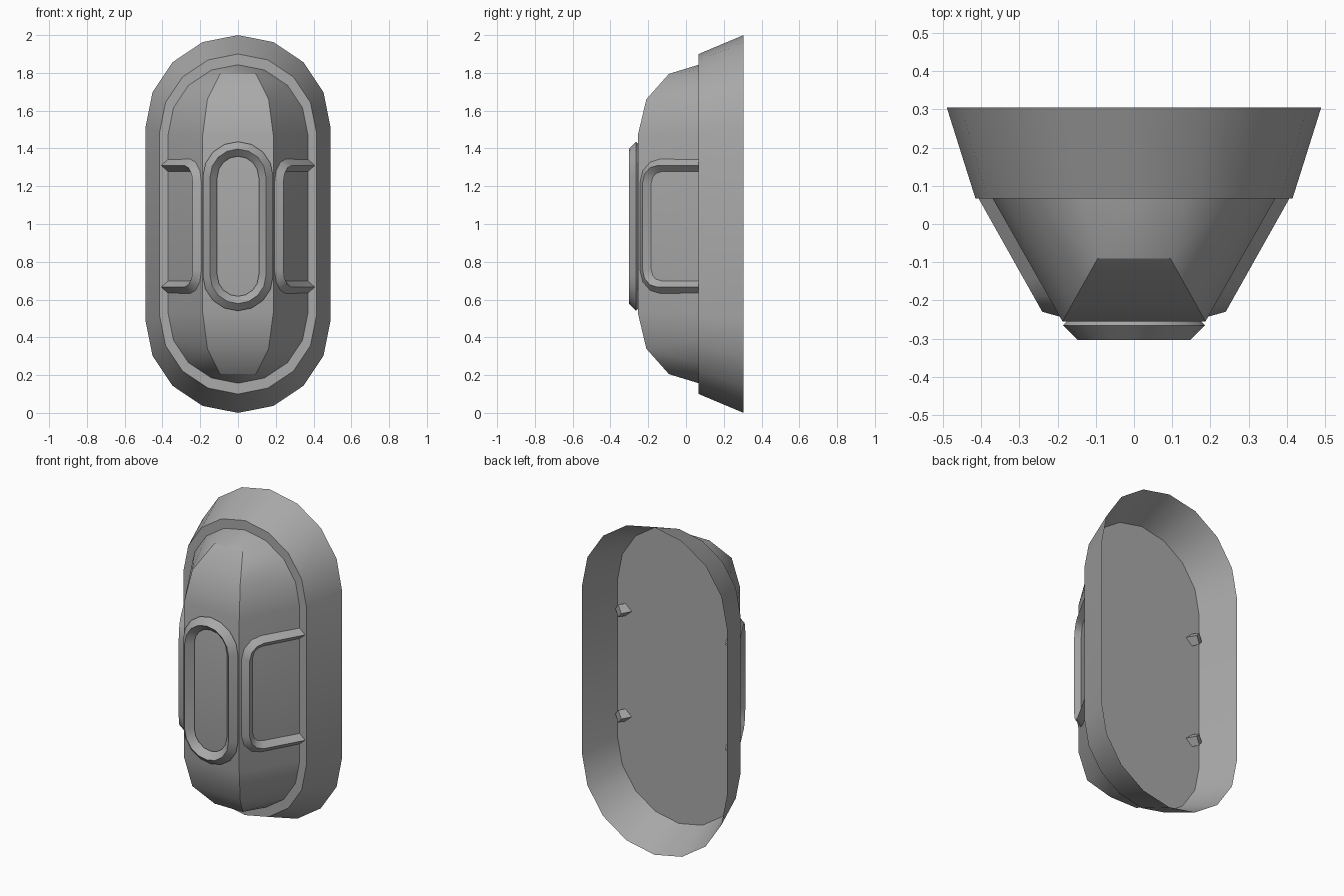
import bpy, bmesh, math
from mathutils import Vector

if "Cube" in bpy.data.objects:
    bpy.data.objects.remove(bpy.data.objects["Cube"])

grey = bpy.data.materials.new("grey")
grey.diffuse_color = (0.4, 0.4, 0.4, 1)
grey.use_nodes = True
grey.node_tree.nodes["Principled BSDF"].inputs["Base Color"].default_value = grey.diffuse_color


def finish(bm, name, angle=30):
    bmesh.ops.recalc_face_normals(bm, faces=bm.faces)
    me = bpy.data.meshes.new(name)
    bm.to_mesh(me)
    bm.free()
    ob = bpy.data.objects.new(name, me)
    bpy.context.collection.objects.link(ob)
    me.materials.append(grey)
    bpy.ops.object.select_all(action='DESELECT')
    ob.select_set(True)
    bpy.context.view_layer.objects.active = ob
    bpy.ops.object.shade_smooth_by_angle(angle=math.radians(angle))
    return ob


def stadium(r, half, y, mid=1.0):
    """Upright pill outline: radius r, total half height half."""
    pts = []
    for sign in (1, -1):
        for i in range(9):
            a = math.pi * i / 8
            pts.append(Vector((sign * r * math.cos(a), y,
                               mid + sign * (half - r + r * math.sin(a)))))
    return pts


def sweep(path, n, r, name, closed):
    """Four-sided diamond tube along a path lying in the plane with normal n."""
    bm = bmesh.new()
    count = len(path)
    rings = []
    for i, p in enumerate(path):
        a = path[i - 1] if closed or i > 0 else p - (path[1] - p)
        b = path[(i + 1) % count] if closed or i < count - 1 else p + (p - path[i - 1])
        t1, t2 = (p - a).normalized(), (b - p).normalized()
        t = (t1 + t2).normalized()
        side = t.cross(n).normalized() * (r / t.dot(t1))
        rings.append([bm.verts.new(q) for q in (p + n * r, p + side, p - n * r, p - side)])
    for i in range(count if closed else count - 1):
        u, v = rings[i], rings[(i + 1) % count]
        for k in range(4):
            bm.faces.new((u[k], u[(k + 1) % 4], v[(k + 1) % 4], v[k]))
    if not closed:
        bm.faces.new(rings[0])
        bm.faces.new(rings[-1])
    return finish(bm, name)


# flared base: open-backed bowl with a flat front plate
bm = bmesh.new()
front = [bm.verts.new(p) for p in stadium(0.415, 0.9, 0.067)]
back = [bm.verts.new(p) for p in stadium(0.49, 1.0, 0.305)]
bm.faces.new(front)
for i in range(len(front)):
    j = (i + 1) % len(front)
    bm.faces.new((front[i], front[j], back[j], back[i]))
finish(bm, "flared_base")

# faceted body: hull of its back outline and two curved front ridges
bm = bmesh.new()
for p in stadium(0.37, 0.843, 0.067):
    bm.verts.new(p)
for x, y, h in ((0.187, -0.255, 0.47), (0.162, -0.21, 0.66), (0.095, -0.09, 0.795)):
    for sx in (1, -1):
        for sz in (1, -1):
            bm.verts.new((sx * x, y, 1 + sz * h))
bmesh.ops.convex_hull(bm, input=bm.verts)
bmesh.ops.dissolve_limit(bm, angle_limit=math.radians(2), verts=bm.verts, edges=bm.edges)
hidden = [f for f in bm.faces if all(v.co.y > 0.06 for v in f.verts)]
bmesh.ops.delete(bm, geom=hidden, context='FACES')
finish(bm, "body")

# pill-shaped window frame on the front
sweep(stadium(0.148, 0.409, -0.265, 0.988), Vector((0, -1, 0)), 0.038, "window_frame", True)

# C-shaped side rails lying on the slanted side panels
RAD, HALF = 0.09, 0.322
for s, name in ((1, "right_rail"), (-1, "left_rail")):
    d = Vector((s * 0.49, 0.872, 0)).normalized()
    n = Vector((s * 0.872, -0.49, 0)).normalized()
    start = Vector((s * 0.207, -0.211, 0.988))
    flat = [(0.362, HALF)]
    for i in range(4):
        a = math.pi / 2 * i / 3
        flat.append((RAD - RAD * math.sin(a), HALF - RAD + RAD * math.cos(a)))
    flat += [(u, -v) for u, v in reversed(flat)]
    sweep([start + d * u + Vector((0, 0, v)) for u, v in flat], n, 0.038, name, False)
